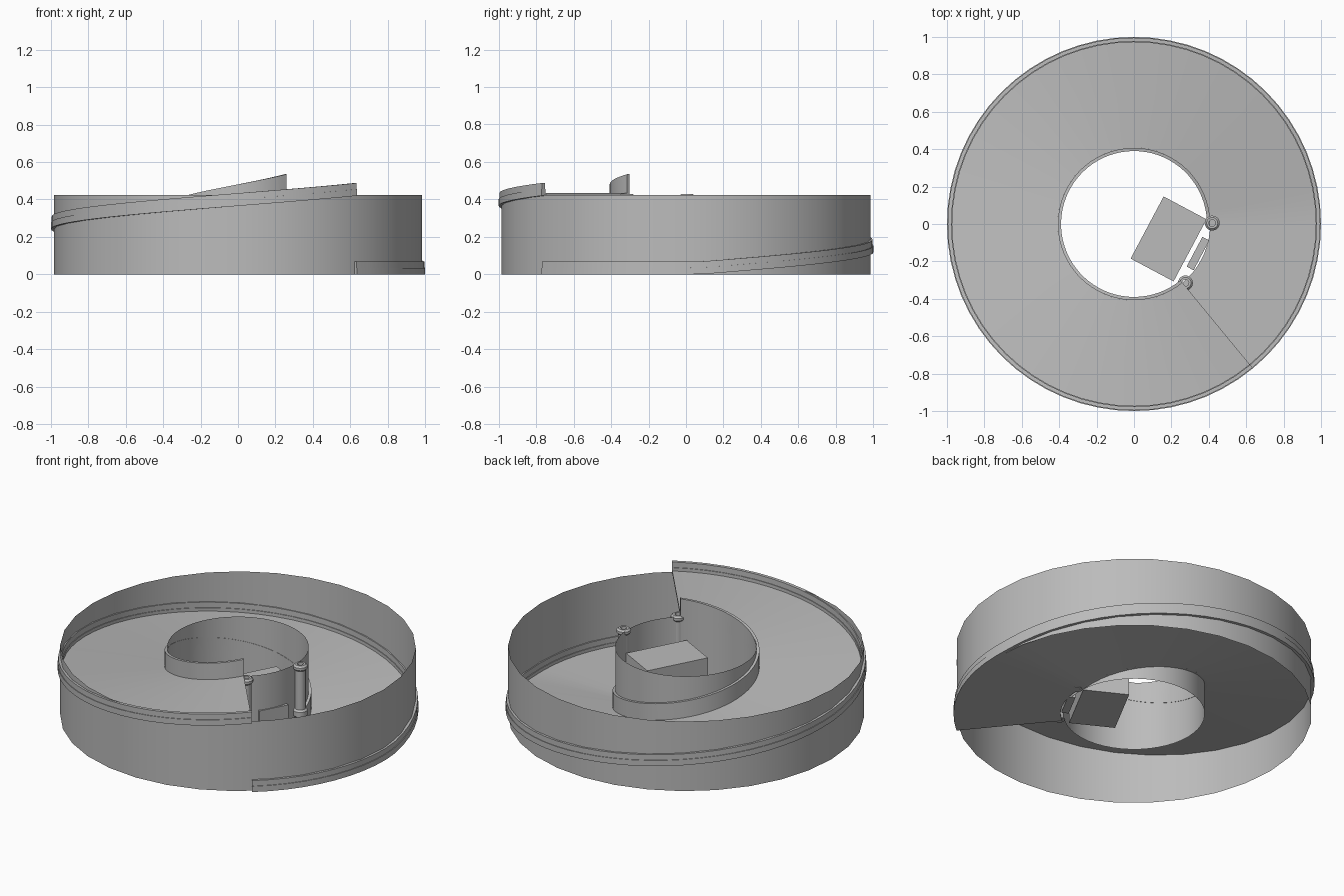
import bpy, bmesh, math
from mathutils import Vector, Matrix

cube = bpy.data.objects.get("Cube")
if cube:
    bpy.data.objects.remove(cube)

grey = bpy.data.materials.new("plain grey")
grey.use_nodes = True
grey.diffuse_color = (0.5, 0.5, 0.5, 1)
grey.node_tree.nodes["Principled BSDF"].inputs["Base Color"].default_value = grey.diffuse_color

START = math.radians(-50.5)   # seam where the ramp begins and ends
TURN = 2 * math.pi


def finish(name, bm, smooth=True, closed=True):
    if closed:
        bmesh.ops.recalc_face_normals(bm, faces=bm.faces)
    mesh = bpy.data.meshes.new(name)
    bm.to_mesh(mesh)
    bm.free()
    mesh.materials.append(grey)
    obj = bpy.data.objects.new(name, mesh)
    bpy.context.collection.objects.link(obj)
    if smooth:
        bpy.ops.object.select_all(action="DESELECT")
        obj.select_set(True)
        bpy.context.view_layer.objects.active = obj
        bpy.ops.object.shade_smooth_by_angle(angle=math.radians(30))
    return obj


def rise(f):
    """Ramp height after a fraction f of the turn: level first, then climbing."""
    return max(0.0, -0.075 + 0.495 * f)


def sweep(name, profile, f0=0.0, f1=1.0, steps=64):
    """Carry a closed (radius, height) profile up the spiral."""
    bm = bmesh.new()
    rings = []
    for i in range(steps + 1):
        f = f0 + (f1 - f0) * i / steps
        a = START + TURN * f
        rings.append([bm.verts.new((r * math.cos(a), r * math.sin(a), rise(f) + z))
                      for r, z in profile])
    n = len(profile)
    for p, q in zip(rings, rings[1:]):
        for k in range(n):
            m = (k + 1) % n
            bm.faces.new((p[k], p[m], q[m], q[k]))
    bm.faces.new(rings[0])
    bm.faces.new(rings[-1])
    return finish(name, bm)


def ring_wall(name, radius, height, segments):
    """Thin open cylinder."""
    bm = bmesh.new()
    bmesh.ops.create_cone(bm, cap_ends=False, segments=segments, radius1=radius,
                          radius2=radius, depth=height,
                          matrix=Matrix.Translation((0, 0, height / 2)))
    return finish(name, bm, closed=False)


def band(r0, r1, z0, z1):
    return [(r0, z0), (r1, z0), (r1, z1), (r0, z1)]


def block(name, centre, size, angle):
    bm = bmesh.new()
    place = (Matrix.Translation(centre) @ Matrix.Rotation(angle, 4, "Z")
             @ Matrix.Diagonal((*size, 1)))
    bmesh.ops.create_cube(bm, size=1, matrix=place)
    return finish(name, bm, smooth=False)


def lathe(name, centre, profile, segments=20):
    """Spin a closed (radius, height) profile around a vertical axis."""
    bm = bmesh.new()
    verts = [bm.verts.new((r, 0, z)) for r, z in profile]
    edges = [bm.edges.new((verts[i], verts[(i + 1) % len(verts)])) for i in range(len(verts))]
    bmesh.ops.spin(bm, geom=verts + edges, cent=(0, 0, 0), axis=(0, 0, 1),
                   angle=TURN, steps=segments)
    bmesh.ops.remove_doubles(bm, verts=bm.verts, dist=0.0005)
    bmesh.ops.translate(bm, verts=bm.verts, vec=centre)
    return finish(name, bm)


# Drum walls
ring_wall("outer_wall", 0.985, 0.425, 32)
ring_wall("inner_wall", 0.392, 0.425, 48)

# Spiral ramp floor with its kerbs
sweep("ramp_floor", band(0.407, 0.998, 0, 0.015))
sweep("outer_kerb_base", band(0.972, 1.0, 0, 0.035))
sweep("outer_kerb", band(0.976, 0.996, 0.035, 0.068))
sweep("inner_kerb", band(0.39, 0.407, 0, 0.115), f0=0.135)

# Room inside the drum and its doorway
slant = math.radians(62)
block("inner_room", (0.185, -0.08, 0.145), (0.376, 0.26, 0.29), slant)
block("door", (0.342, -0.158, 0.105), (0.18, 0.042, 0.21), slant)

# Hollow pipe posts at both sides of the doorway
pipe = [(0.018, 0), (0.03, 0), (0.03, 0.11), (0.04, 0.12), (0.04, 0.15), (0.03, 0.16),
        (0.03, 0.395), (0.04, 0.405), (0.04, 0.42), (0.03, 0.43), (0.018, 0.43)]
for side, spot in (("left", (0.418, 0.005, 0)), ("right", (0.275, -0.315, 0))):
    lathe(side + "_post", spot, pipe)
